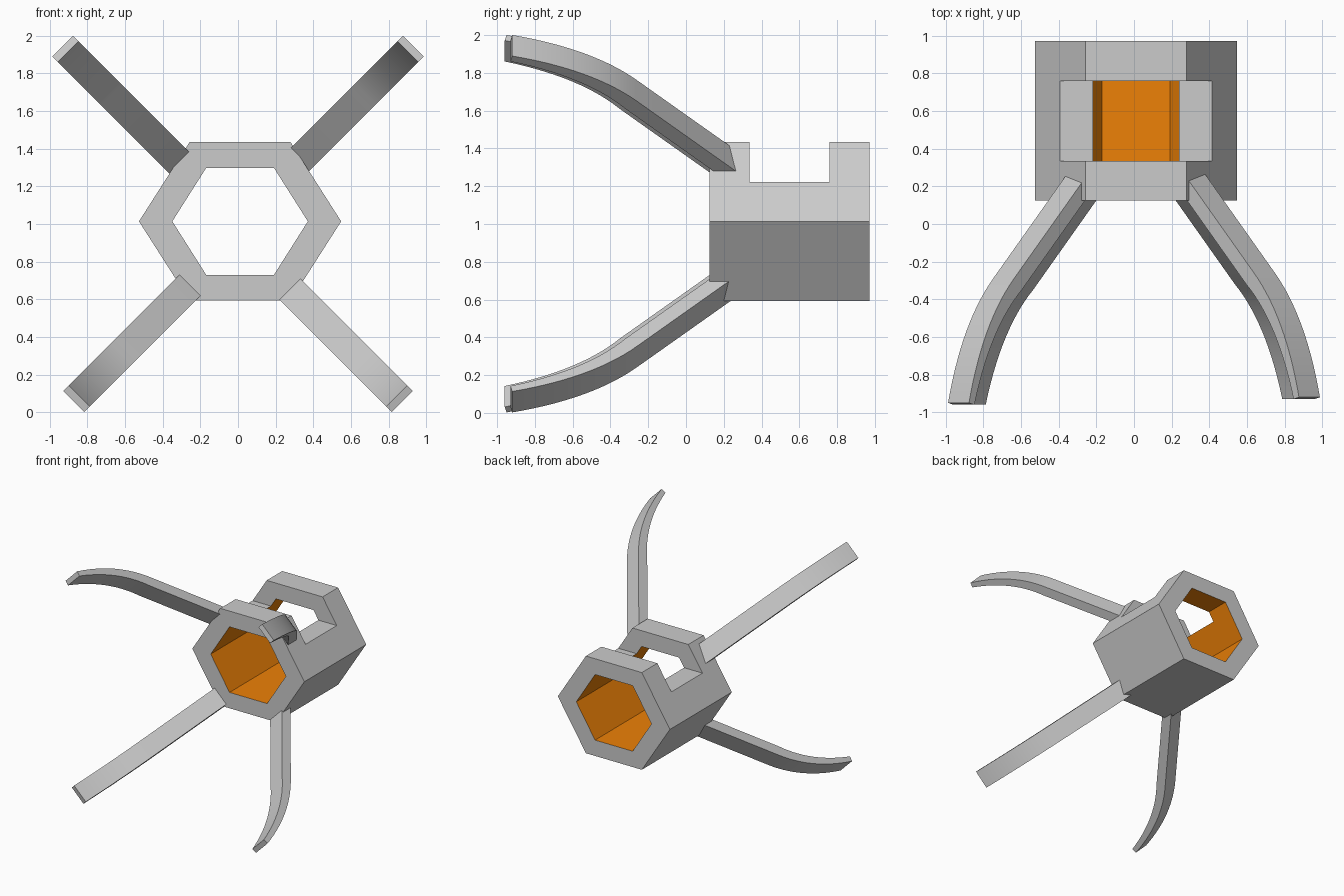
import bpy, bmesh, math
from mathutils import Vector

if "Cube" in bpy.data.objects:
    bpy.data.objects.remove(bpy.data.objects["Cube"])

CX, CZ = 0.011, 1.014


def make_object(name, bm):
    bmesh.ops.recalc_face_normals(bm, faces=bm.faces)
    mesh = bpy.data.meshes.new(name)
    bm.to_mesh(mesh)
    bm.free()
    obj = bpy.data.objects.new(name, mesh)
    bpy.context.collection.objects.link(obj)
    return obj


def activate(obj):
    bpy.ops.object.select_all(action='DESELECT')
    obj.select_set(True)
    bpy.context.view_layer.objects.active = obj


def hexagon(bm, wide, flat, height, y):
    pts = [(wide, 0), (flat, height), (-flat, height),
           (-wide, 0), (-flat, -height), (flat, -height)]
    return [bm.verts.new((CX + x, y, CZ + z)) for x, z in pts]


# Hexagonal hub: a tube with an orange bore
orange = bpy.data.materials.new("orange_bore")
orange.diffuse_color = (0.85, 0.22, 0.002, 1)
orange.use_nodes = True
orange.node_tree.nodes["Principled BSDF"].inputs["Base Color"].default_value = orange.diffuse_color
bm = bmesh.new()
y0, y1 = 0.125, 0.972
outer = [hexagon(bm, 0.537, 0.268, 0.421, y) for y in (y0, y1)]
inner = [hexagon(bm, 0.36, 0.18, 0.284, y) for y in (y0, y1)]
for i in range(6):
    j = (i + 1) % 6
    bm.faces.new((outer[0][i], outer[0][j], outer[1][j], outer[1][i]))
    bore = bm.faces.new((inner[0][i], inner[0][j], inner[1][j], inner[1][i]))
    bore.material_index = 1
    for k in (0, 1):
        bm.faces.new((outer[k][i], outer[k][j], inner[k][j], inner[k][i]))
hub = make_object("hub", bm)
hub.data.materials.append(None)
hub.data.materials.append(orange)

# Notch across the top of the hub
bpy.ops.mesh.primitive_cube_add(size=1, location=(0, 0.5475, 1.223 + 0.25))
cutter = bpy.context.object
cutter.name = "notch_cutter"
cutter.scale = (2, 0.425, 0.5)
cutter.hide_render = True
notch = hub.modifiers.new("notch", 'BOOLEAN')
notch.operation = 'DIFFERENCE'
notch.solver = 'EXACT'
notch.object = cutter
activate(hub)
bpy.ops.object.modifier_apply(modifier=notch.name)
bpy.data.objects.remove(cutter)


# Curved arms: straight 45 degree root, then a bend to the front, thinning to the tip
def arm_profile(root_y):
    kink, ctrl, tip = Vector((-0.26, 0.693)), Vector((-0.496, 0.860)), Vector((-0.92, 0.932))
    root = Vector((root_y, 0.693 - 0.707 * (root_y + 0.26)))
    rows = [(root, kink - root, 0.084)]
    n = 14
    for i in range(n + 1):
        t = i / n
        p = kink * (1 - t) ** 2 + ctrl * 2 * t * (1 - t) + tip * t * t
        d = (ctrl - kink) * (1 - t) + (tip - ctrl) * t
        rows.append((p, d, 0.084 - 0.042 * t))
    return rows


def make_arm(name, side, up, centre_z, shrink, root_y, shift_y):
    bm = bmesh.new()
    half = 0.0555
    r2 = math.sqrt(2)
    rings = []
    for p, d, thick in arm_profile(root_y):
        d = Vector((d.x, d.y * r2)).normalized()
        a = p.y - shrink
        inner_y = p.x - thick * d.y
        inner_a = a + thick * d.x / r2
        ring = []
        for y, r, w in ((p.x, a, half), (p.x, a, -half),
                        (inner_y, inner_a, -half), (inner_y, inner_a, half)):
            ring.append(bm.verts.new((side * (r - w), y + shift_y,
                                      centre_z + up * (r + w))))
        rings.append(ring)
    for a, b in zip(rings, rings[1:]):
        for i in range(4):
            j = (i + 1) % 4
            bm.faces.new((a[i], a[j], b[j], b[i]))
    bm.faces.new(rings[0])
    bm.faces.new(rings[-1])
    arm = make_object(name, bm)
    activate(arm)
    bpy.ops.object.shade_smooth_by_angle(angle=math.radians(30))


for side, label, shift in ((-1, "left", -0.03), (1, "right", 0.0)):
    make_arm("upper_%s_arm" % label, side, 1, 1.013, 0.0, 0.30, shift)
    make_arm("lower_%s_arm" % label, side, -1, 0.93, 0.06, 0.26, shift)
